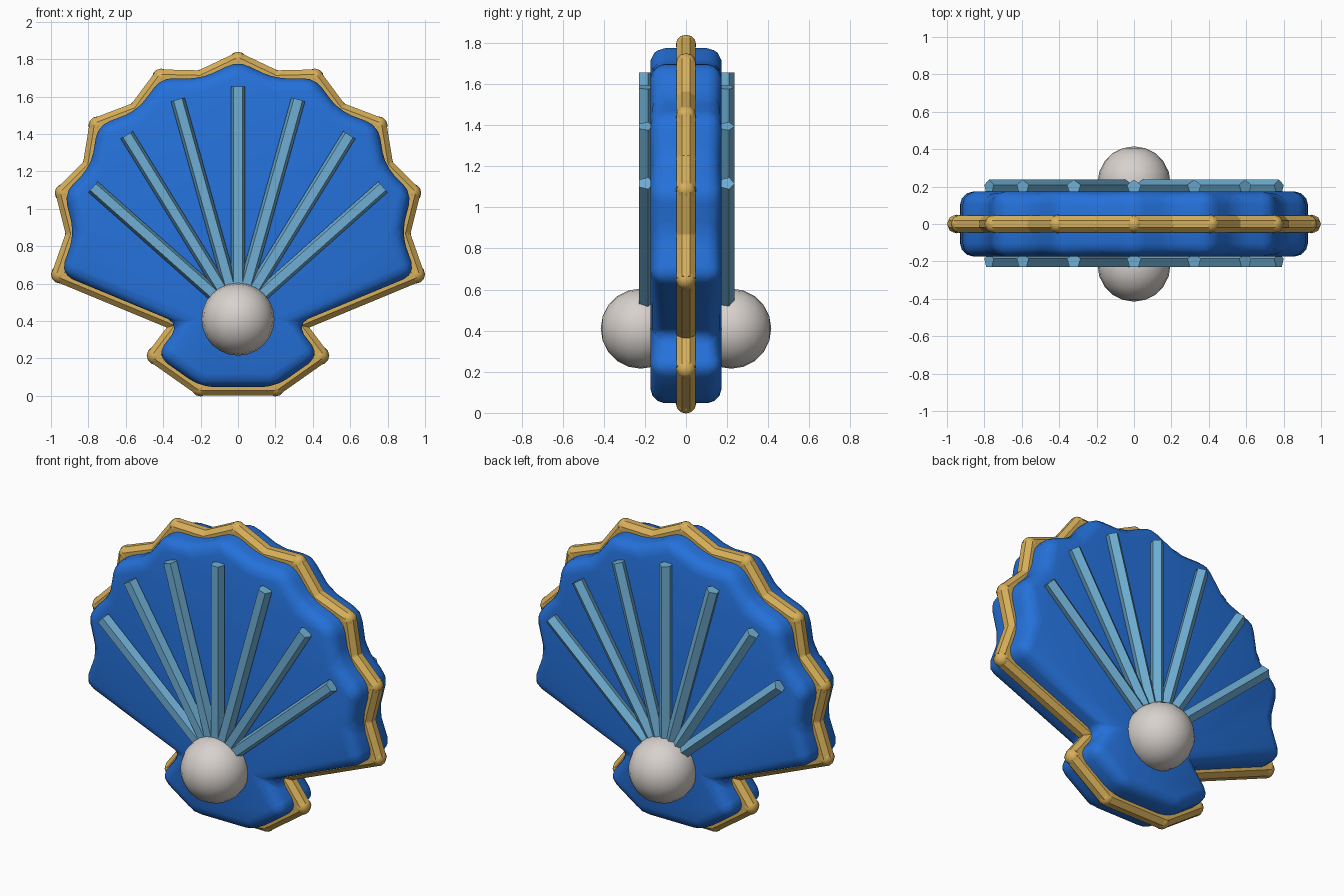
import bpy, bmesh, math
from mathutils import Vector

if "Cube" in bpy.data.objects:
    bpy.data.objects.remove(bpy.data.objects["Cube"])


def material(name, rgb):
    m = bpy.data.materials.new(name)
    m.diffuse_color = (*rgb, 1)
    m.use_nodes = True
    m.node_tree.nodes["Principled BSDF"].inputs["Base Color"].default_value = m.diffuse_color
    return m


BLUE = material("deep blue", (0.018, 0.165, 0.70))
SKY = material("light blue", (0.16, 0.43, 0.66))
GOLD = material("gold", (0.68, 0.43, 0.10))
PEARL = material("pearl white", (0.68, 0.64, 0.61))

# Right half of the scalloped outline (x, z), top to bottom
HALF = [(0, 1.79), (0.20, 1.695), (0.41, 1.70), (0.54, 1.525), (0.75, 1.445),
        (0.785, 1.23), (0.93, 1.085), (0.875, 0.865), (0.95, 0.65),
        (0.31, 0.385), (0.438, 0.215), (0.20, 0.047)]
OUTLINE = HALF + [(-x, z) for x, z in reversed(HALF[1:])]


def finish(name, bm, mat, smooth=None):
    bmesh.ops.recalc_face_normals(bm, faces=bm.faces)
    me = bpy.data.meshes.new(name)
    bm.to_mesh(me)
    bm.free()
    me.materials.append(mat)
    ob = bpy.data.objects.new(name, me)
    bpy.context.collection.objects.link(ob)
    if smooth is not None:
        bpy.context.view_layer.objects.active = ob
        ob.select_set(True)
        bpy.ops.object.shade_smooth_by_angle(angle=math.radians(smooth))
        ob.select_set(False)
    return ob


def rod(bm, a, b, radius, sides, turn=0.0):
    """Prism from a to b in an xz plane; turn=0 puts a corner at +y."""
    a, b = Vector(a), Vector(b)
    y = Vector((0, 1, 0))
    side = (b - a).normalized().cross(y)
    rings = []
    for p in (a, b):
        ring = []
        for i in range(sides):
            t = turn + math.tau * i / sides
            ring.append(bm.verts.new(p + radius * (math.cos(t) * y + math.sin(t) * side)))
        rings.append(ring)
    for i in range(sides):
        j = (i + 1) % sides
        bm.faces.new((rings[0][i], rings[0][j], rings[1][j], rings[1][i]))
    bm.faces.new(rings[0])
    bm.faces.new(rings[1])


# Shell body: thick plate with rounded edges
D = 0.173
bm = bmesh.new()
front = bm.faces.new([bm.verts.new((x, -D, z)) for x, z in OUTLINE])
ext = bmesh.ops.extrude_face_region(bm, geom=[front], use_keep_orig=True)
for v in ext["geom"]:
    if isinstance(v, bmesh.types.BMVert):
        v.co.y = D
bmesh.ops.recalc_face_normals(bm, faces=bm.faces)
bmesh.ops.bevel(bm, geom=bm.edges[:], offset=0.07, segments=3, profile=0.5,
                affect='EDGES', clamp_overlap=True)
finish("shell_body", bm, BLUE, 50)

# Gold rim: eight-sided rods with round joints
bm = bmesh.new()
for (x0, z0), (x1, z1) in zip(OUTLINE, OUTLINE[1:] + OUTLINE[:1]):
    rod(bm, (x0, 0, z0), (x1, 0, z1), 0.049, 8, math.pi / 8)
finish("rim_rods", bm, GOLD)
bm = bmesh.new()
for x, z in OUTLINE:
    new = bmesh.ops.create_uvsphere(bm, u_segments=8, v_segments=6, radius=0.05)
    bmesh.ops.translate(bm, verts=new["verts"], vec=(x, 0, z))
finish("rim_joints", bm, GOLD, 50)

# Ribs fanning out on both faces
TIPS = [(0, 1.655), (0.322, 1.585), (0.595, 1.395), (0.775, 1.117)]
TIPS += [(-x, z) for x, z in TIPS[1:]]
for label, y in (("front", -0.197), ("back", 0.197)):
    bm = bmesh.new()
    for x, z in TIPS:
        rod(bm, (0, y, 0.43), (x, y, z), 0.04, 5)
    finish(label + "_ribs", bm, SKY)

    # Pearl at the hinge
    bm = bmesh.new()
    bmesh.ops.create_uvsphere(bm, u_segments=24, v_segments=10, radius=0.195)
    for v in bm.verts:
        px, py, pz = v.co
        v.co = (px, pz + math.copysign(0.22, y), 0.41 - py)
    finish(label + "_pearl", bm, PEARL, 60)
